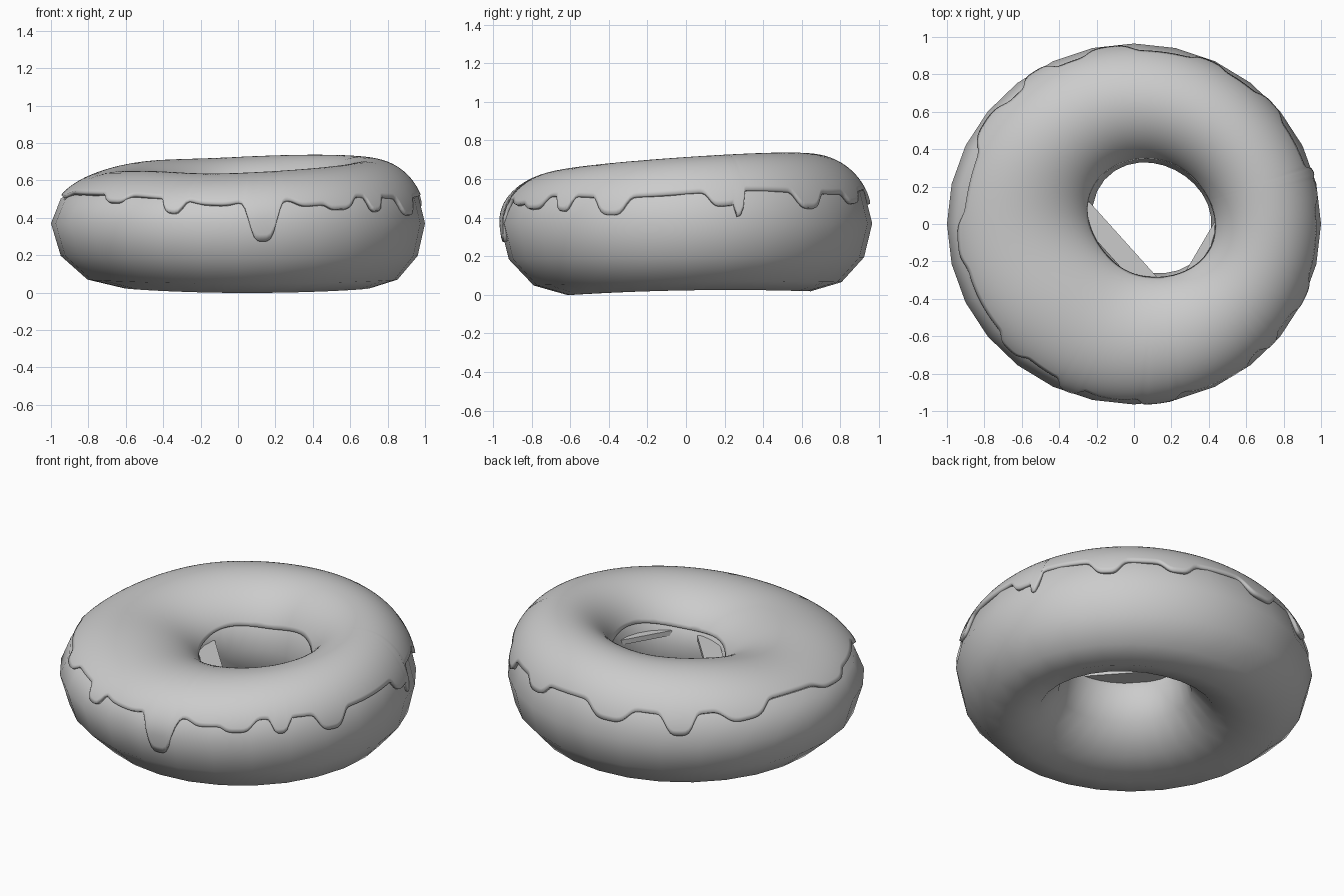
import bpy
from math import sin, cos, radians, pi, exp, hypot

if "Cube" in bpy.data.objects:
    bpy.data.objects.remove(bpy.data.objects["Cube"])


def surface(u, v, off=0.0):
    """Lopsided ring: u runs round the ring, v round the tube (0 = outer side)."""
    ox, oy = cos(u), 0.965 * sin(u)
    r = 0.305 + 0.022 * cos(2 * (u + radians(30)))
    ix, iy = 0.097 + r * cos(u), 0.033 + r * sin(u)
    half = hypot(ox - ix, oy - iy) / 2
    dx, dy = (ox - ix) / (2 * half), (oy - iy) / (2 * half)
    top = (0.665 + 0.03 * cos(u) + 0.043 * sin(u)
           + 0.02 * max(0, -cos(u)) * sin(2 * u) ** 2)
    low = 0.02 + 0.01 * sin(u) + 0.0075 * cos(2 * u)
    rv = (top - 0.37) if sin(v) > 0 else (0.37 - low + 0.004)
    h = (half + off) * cos(v)
    return ((ox + ix) / 2 + dx * h, (oy + iy) / 2 + dy * h,
            0.37 + (rv + off) * sin(v))


def make(name, verts, faces, angle=60):
    mesh = bpy.data.meshes.new(name)
    mesh.from_pydata(verts, [], faces)
    ob = bpy.data.objects.new(name, mesh)
    bpy.context.collection.objects.link(ob)
    bpy.ops.object.select_all(action='DESELECT')
    ob.select_set(True)
    bpy.context.view_layer.objects.active = ob
    bpy.ops.object.shade_smooth_by_angle(angle=radians(angle))
    return ob


def bump(a, centre, width, power=4):
    d = (a - centre + 180) % 360 - 180
    return exp(-abs(d / width) ** power)


# Dough: coarse ring with smooth shading
NU, NV = 28, 12
verts = [surface(2 * pi * i / NU, 2 * pi * j / NV) for i in range(NU) for j in range(NV)]
faces = [(i * NV + j, (i + 1) % NU * NV + j,
          (i + 1) % NU * NV + (j + 1) % NV, i * NV + (j + 1) % NV)
         for i in range(NU) for j in range(NV)]
make("dough", verts, faces)

# Icing: top shell with drips (angle, half width, depth in tube degrees)
drips = [(249, 3.5, 18), (262, 7, 4), (277.7, 5, 42), (294, 6, 8), (304, 5, 14),
         (318, 3, 16), (336, 5, 18), (12, 5, 14), (17, 1.5, 18), (42, 5, 14),
         (66, 5, 10), (98, 7, 14), (122, 5, 20), (145, 8, 14), (186, 8, 8),
         (226, 5, 10)]


def outer_edge(a):
    v = 28 + 14 * bump(a, 180, 55, 2) + 2 * sin(radians(5 * a))
    return radians(v - sum(d * bump(a, c, w) for c, w, d in drips))


def inner_edge(a):
    return radians(156 + 2 * sin(radians(4 * a)))


MU, MV = 360, 30
verts = []
for i in range(MU):
    a = 360 * i / MU
    v0, v1 = outer_edge(a), inner_edge(a)
    for j in range(MV + 1):
        v = v0 + (v1 - v0) * j / MV
        verts.append(surface(radians(a), v, 0.003 + 0.017 * max(0, sin(v))))
R = MV + 1
faces = [(i * R + j, (i + 1) % MU * R + j, (i + 1) % MU * R + j + 1, i * R + j + 1)
         for i in range(MU) for j in range(MV)]
icing = make("icing", verts, faces, 50)
sol = icing.modifiers.new("thickness", 'SOLIDIFY')
sol.thickness = 0.025
sol.offset = -1


# Straight icing bridges cutting across the edge of the hole
def bridge(name, p, q, depth, z0, z1):
    (ax, ay), (bx, by) = p, q
    length = hypot(bx - ax, by - ay)
    nx, ny = (by - ay) / length * depth, -(bx - ax) / length * depth
    ring = [(ax, ay), (ax + nx, ay + ny), (bx + nx, by + ny), (bx, by)]
    # Run the ring counter-clockwise so the faces point outward
    if name.endswith("left"):
        nx, ny = -abs(nx), -abs(ny)
    else:
        nx, ny = abs(nx), -abs(ny)
    ring = [(ax, ay), (ax + nx, ay + ny), (bx + nx, by + ny), (bx, by)]
    verts = [(x, y, z) for z in (z0, z1) for x, y in ring]
    faces = [(3, 2, 1, 0), (4, 5, 6, 7)]
    faces += [(k, (k + 1) % 4, (k + 1) % 4 + 4, k + 4) for k in range(4)]
    make(name, verts, faces, 30)


bridge("icing_bridge_left", (-0.24, 0.12), (0.12, -0.28), 0.11, 0.42, 0.45)
bridge("icing_bridge_right", (0.26, -0.28), (0.43, 0.01), 0.08, 0.42, 0.45)
